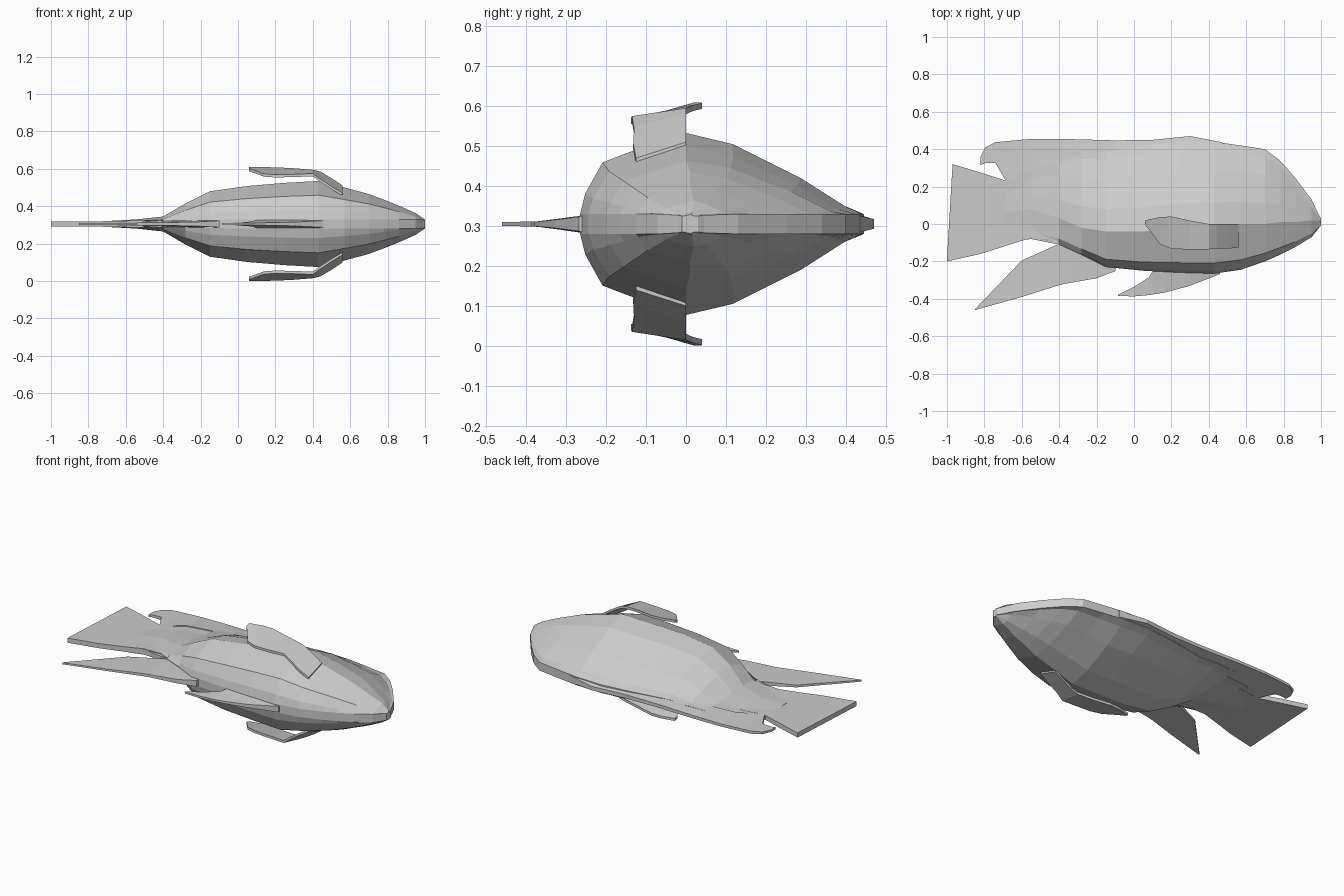
import bpy, bmesh

MID = 0.305  # height of the symmetry plane

grey = bpy.data.materials.new("pale grey")
grey.diffuse_color = (0.6, 0.6, 0.6, 1)


def finish(name, bm):
    bmesh.ops.recalc_face_normals(bm, faces=bm.faces)
    me = bpy.data.meshes.new(name)
    bm.to_mesh(me)
    bm.free()
    me.materials.append(grey)
    ob = bpy.data.objects.new(name, me)
    bpy.context.collection.objects.link(ob)
    return ob


def loft(name, rings):
    """Closed rings joined into a capped tube."""
    bm = bmesh.new()
    rows = [[bm.verts.new(p) for p in r] for r in rings]
    n = len(rows[0])
    for a, b in zip(rows, rows[1:]):
        for i in range(n):
            j = (i + 1) % n
            bm.faces.new((a[i], a[j], b[j], b[i]))
    bm.faces.new(rows[0])
    bm.faces.new(rows[-1])
    return finish(name, bm)


def plate(name, stations):
    """Upright fin from (x, y_low, y_high, half_low, half_high)."""
    return loft(name, [[(x, lo, MID - a), (x, hi, MID - b), (x, hi, MID + b), (x, lo, MID + a)]
                       for x, lo, hi, a, b in stations])


# Body: x, back y, belly y, widest y, half width, edge half width
BODY = [
    (-0.70, .23, -.10, .06, .016, .012),
    (-0.55, .34, -.08, .08, .024, .013),
    (-0.40, .38, -.11, .03, .040, .016),
    (-0.28, .39, -.165, -.02, .110, .020),
    (-0.15, .385, -.23, -.04, .175, .022),
    (0.05, .42, -.25, -.04, .203, .024),
    (0.25, .445, -.26, -.02, .220, .025),
    (0.43, .44, -.265, -.01, .230, .025),
    (0.57, .42, -.245, 0, .195, .025),
    (0.70, .40, -.20, 0, .160, .025),
    (0.78, .34, -.165, .01, .130, .025),
    (0.86, .25, -.125, .01, .098, .025),
    (0.95, .13, -.07, .02, .058, .025),
    (0.99, .045, -.02, .015, .03, .022),
    (1.00, .03, -.01, .012, .024, .02),
]
rings = []
for x, top, bot, wide, w, e in BODY:
    up, dn = top - wide, bot - wide
    side = [(top, e), (wide + .9 * up, max(e, .2 * w)), (wide + .66 * up, max(e, .5 * w)),
            (wide + .28 * up, max(e, .87 * w)), (wide, max(e, w)),
            (wide + .78 * dn, max(e, .67 * w)), (wide + .95 * dn, max(e, .33 * w)), (bot, e)]
    rings.append([(x, y, MID + h) for y, h in side] + [(x, y, MID - h) for y, h in reversed(side)])
loft("body", rings)

# Fins on the middle plane
plate("dorsal_fin", [
    (-.82, .315, .36, .006, .006), (-.795, .325, .41, .007, .007), (-.74, .325, .437, .01, .008),
    (-.68, .22, .443, .013, .008), (-.55, .30, .455, .018, .008), (-.38, .32, .455, .022, .009),
    (-.1, .34, .447, .03, .01), (.1, .38, .45, .03, .012), (.3, .40, .47, .03, .012),
    (.47, .41, .437, .03, .02)])
plate("tail_fin", [
    (-1, -.2, -.19, .014, .014), (-.97, -.193, .32, .014, .014), (-.82, -.16, .275, .014, .014),
    (-.68, -.115, .23, .015, .013), (-.57, -.08, .25, .018, .014), (-.46, -.08, .25, .02, .015),
    (-.40, -.11, .25, .02, .015)])
plate("anal_fin", [
    (-.85, -.46, -.455, .005, .005), (-.6, -.39, -.195, .006, .007), (-.41, -.33, -.11, .008, .012),
    (-.37, -.32, -.10, .008, .016), (-.2, -.29, -.17, .012, .02), (-.1, -.252, -.2, .018, .02)])
plate("pelvic_fin", [
    (-.085, -.385, -.378, .005, .005), (0, -.387, -.335, .006, .007), (.08, -.38, -.285, .006, .014),
    (.1, -.377, -.25, .006, .022), (.17, -.365, -.24, .007, .024), (.3, -.33, -.24, .01, .025),
    (.46, -.268, -.24, .018, .025)])

# Side fins: x, low y, high y, offset at low edge, offset at high edge
SIDE = [
    (.06, -.005, .02, .297, .304), (.085, -.035, .025, .288, .304), (.14, -.11, .037, .268, .304),
    (.20, -.132, .04, .264, .303), (.30, -.137, .018, .266, .298), (.40, -.135, 0, .270, .290),
    (.44, -.13, 0, .240, .280), (.50, -.132, 0, .200, .245), (.56, -.125, 0, .165, .205)]
for name, s in (("upper_side_fin", 1), ("lower_side_fin", -1)):
    loft(name, [[(x, lo, MID + s * a), (x, hi, MID + s * b),
                 (x, hi, MID + s * (b - .015)), (x, lo, MID + s * (a - .015))]
                for x, lo, hi, a, b in SIDE])
